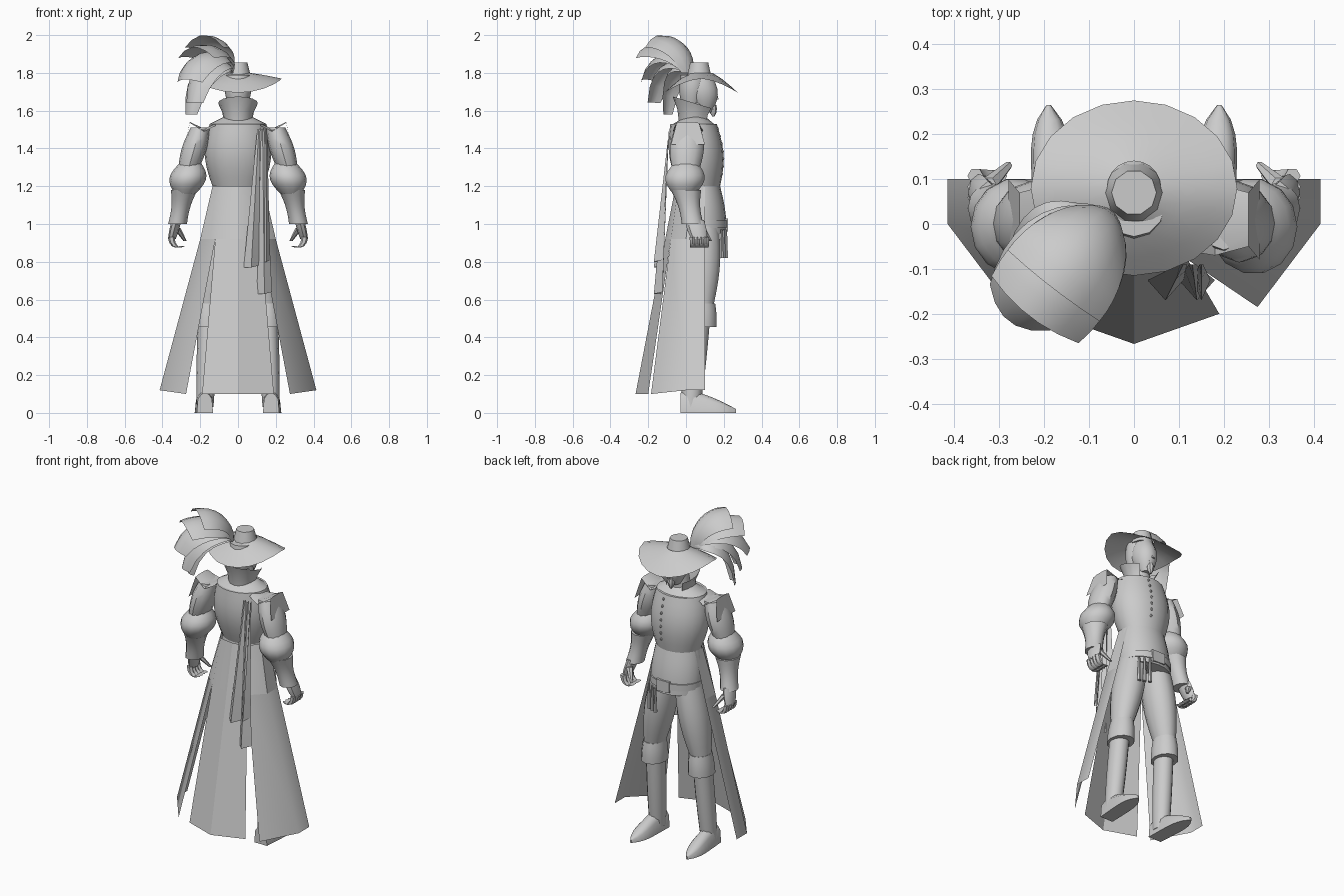
import bpy, bmesh
from math import sin, cos, pi, sqrt, radians
from mathutils import Vector

cube = bpy.data.objects.get("Cube")
if cube:
    bpy.data.objects.remove(cube, do_unlink=True)

shade = 0.6
grey = bpy.data.materials.new("plain grey")
grey.use_nodes = True
grey.diffuse_color = (shade, shade, shade, 1)
grey.node_tree.nodes["Principled BSDF"].inputs["Base Color"].default_value = grey.diffuse_color
parts = []


def skin(name, rows, closed=True, cap=True, side=1):
    """Bridge rows of points; closed rows make a tube, open rows a sheet."""
    bm = bmesh.new()
    grid = [[bm.verts.new((side * x, y, z)) for x, y, z in row] for row in rows]
    count = len(grid[0])
    for upper, lower in zip(grid, grid[1:]):
        for i in range(count if closed else count - 1):
            j = (i + 1) % count
            bm.faces.new((upper[i], upper[j], lower[j], lower[i]))
    if closed and cap:
        bm.faces.new(grid[0])
        bm.faces.new(grid[-1])
    bmesh.ops.recalc_face_normals(bm, faces=bm.faces)
    mesh = bpy.data.meshes.new(name)
    bm.to_mesh(mesh)
    bm.free()
    mesh.materials.append(grey)
    obj = bpy.data.objects.new(name, mesh)
    bpy.context.collection.objects.link(obj)
    parts.append(obj)


def ring(centre, radius, depth=1, sides=12):
    """Level ellipse of points; depth scales it along y."""
    turns = [2 * pi * i / sides for i in range(sides)]
    return [centre + Vector((radius * cos(a), radius * depth * sin(a), 0)) for a in turns]


def limb(name, top, bottom, start, end, bulge=0, depth=1, sides=12, side=1, steps=7):
    """Tube between two points whose radius swells by bulge in the middle."""
    rows = []
    for k in range(steps + 1):
        t = k / steps
        radius = start + (end - start) * t + bulge * sin(pi * t)
        rows.append(ring(Vector(top).lerp(Vector(bottom), t), radius, depth, sides))
    skin(name, rows, side=side)


# Jacket body, neck and belt
waist = (0, .07, 1.2)
chest_top = (0, .04, 1.53)
limb("jacket_yoke", (0, .05, 1.57), chest_top, .07, .15, depth=.72, sides=20, steps=2)
limb("jacket_chest", chest_top, waist, .15, .135, .033, .82, 20)
limb("jacket_skirt", waist, (0, .09, .95), .135, .155, .01, .82, 20)
limb("belt", (0, .09, 1.02), (0, .09, .98), .16, .16, depth=.82, sides=20, steps=1)
limb("neck", (0, .06, 1.64), (0, .05, 1.55), .05, .06, steps=1)

# Standing collar, open at the throat and highest at the nape
collar = []
for lift in (0, .5, 1):
    flare = .075 + .03 * lift ** 2
    turns = [radians(-140 + 280 * i / 12) for i in range(13)]
    collar.append([(flare * sin(a), .045 - flare * 1.1 * cos(a),
                    1.54 + lift * (.1 + .035 * cos(a))) for a in turns])
skin("collar", collar, closed=False)

# Head, hair, nose and beard
limb("head", (0, .07, 1.81), (0, .1, 1.59), .04, .03, .033, 1.25, 14)
limb("hair", (0, .04, 1.79), (0, .03, 1.64), .068, .055, .01)
limb("nose", (0, .15, 1.72), (0, .157, 1.66), .006, .014, depth=1.3, sides=6, steps=2)
limb("moustache", (0, .15, 1.65), (0, .145, 1.64), .012, .028, depth=.5, sides=8, steps=1)
limb("beard", (0, .14, 1.63), (0, .145, 1.57), .02, .006, .008, sides=8, steps=3)

# Wide hat: the brim droops fore and aft
brim = []
for reach in (0, .35, .7, 1):
    row = []
    for i in range(20):
        a = 2 * pi * i / 20
        row.append(((.06 + .17 * reach) * cos(a), .08 + (.06 + .135 * reach) * sin(a),
                    1.8 - reach ** 1.2 * (.03 + .075 * abs(sin(a)) ** 1.6)))
    brim.append(row)
skin("hat_brim", brim, cap=False)
limb("hat_crown", (0, .07, 1.855), (0, .07, 1.78), .05, .068, sides=10, steps=2)

# Plume: domed feathers arching back over the hat
along, across, up = Vector((-.61, -.79, 0)), Vector((.79, -.61, 0)), Vector((0, 0, 1))


def feather(reach, height, sweep, drop, width, offset=0):
    rows = []
    for k in range(9):
        u = k / 8
        a = radians(sweep) * u
        mid = Vector((-.05, .03, 1.8)) + along * reach * (1 - cos(a)) + across * offset * u
        mid += up * (height * sin(a) - drop * u ** 3)
        run = reach * sin(a)
        rise = height * cos(a) - drop * 3 * u * u / radians(sweep)
        normal = (up * run - along * rise).normalized()
        half = width * (.4 + .6 * sin(a))
        rows.append([mid + half * (across * s - normal * s * s / 2)
                     for s in (-1, -.6, -.2, .2, .6, 1)])
    skin("plume_feather", rows, closed=False)


feather(.2, .2, 95, 0, .13)
feather(.21, .15, 115, 0, .13)
feather(.18, .13, 150, .1, .12, offset=-.03)
feather(.15, .09, 165, .18, .1, offset=-.02)
feather(.12, .07, 180, .22, .1, offset=-.08)

# Coat tail outlines for one half, from the spine round to the front edge
slit = [(0, -.11, .92), (.12, -.08, .92), (.2, 0, .92), (.2, .1, .92)]
belted = [(0, -.055, 1.2), (.09, -.04, 1.2), (.135, .03, 1.2), (.13, .1, 1.2)]
hem_back = [(0, -.267, .1), (.19, -.2, .1)]
hem_side = [(.275, -.185, .1), (.415, 0, .12), (.415, .1, .12)]

# Shoulder wing rows: dip beside the neck, peak outward, drop over the arm
wing = [[(x, .01 + half * s, z - dip * abs(s)) for s in (-1, -.5, .5, 1)]
        for x, half, z, dip in ((.12, .07, 1.54, .02), (.18, .08, 1.52, .03),
                                (.255, .06, 1.545, .01), (.28, .09, 1.42, 0))]

for side, word in ((1, "left_"), (-1, "right_")):
    skin(word + "coat_upper", [belted, slit], closed=False, side=side)
    skin(word + "coat_back", [slit[:2], hem_back], closed=False, side=side)
    skin(word + "coat_side", [slit[1:], hem_side], closed=False, side=side)

    # Sleeve, shoulder wing, puff and cuff
    skin(word + "shoulder_wing", wing, closed=False, side=side)
    limb(word + "sleeve", (.2, .01, 1.51), (.26, 0, 1.3), .05, .055, .014, 1.35, side=side)
    limb(word + "sleeve_puff", (.25, 0, 1.33), (.28, -.01, 1.16), .05, .055, .045, 1.1, 14, side)
    limb(word + "cuff", (.285, 0, 1.18), (.32, .035, 1), .07, .05, -.01, 1.15, side=side)

    # Hand with curled fingers and a thumb
    limb(word + "palm", (.325, .045, 1.02), (.35, .07, .92), .025, .02, .003, 2, 8, side)
    for finger in range(4):
        y = .035 + .024 * finger
        curl = [radians(30 * k) for k in range(5)]
        skin(word + "finger", [ring(Vector((.315 + .038 * cos(a), y, .93 - .055 * sin(a))),
                                    .018 - .002 * a, sides=6) for a in curl], side=side)
    limb(word + "thumb", (.325, .085, .98), (.28, .13, .91), .02, .009, sides=6, side=side)

    # Breeches, boot cuff and boot shaft
    limb(word + "breeches", (.08, .085, 1), (.155, .08, .575), .078, .06, .018, 1.15, 14, side)
    limb(word + "boot_cuff", (.155, .08, .58), (.16, .075, .455), .062, .072, .003, 1.2, side=side)
    limb(word + "boot_shaft", (.16, .065, .48), (.175, .025, .03), .053, .045, .003, 1.15, side=side)

    # Pointed shoe, arched across and tapering to the toe
    shoe = []
    for k in range(10):
        u = k / 9
        half = .043 + .008 * u - .046 * u ** 6
        height = .02 + .105 * (1 - u ** 1.6) * min(1, .8 + 2 * u)
        arch = [pi * i / 6 for i in range(7)]
        shoe.append([(.175 + .015 * u + half * cos(a), .295 * u - .03,
                      height * sqrt(max(0, sin(a)))) for a in arch])
    skin(word + "shoe", shoe, side=side)

# Creased ribbons hanging from the back of the left shoulder
for name, top, tail, length, width in (("inner_ribbon", .11, .07, .73, .08),
                                       ("outer_ribbon", .13, .14, .87, .08),
                                       ("short_ribbon", .15, .15, .7, .04)):
    rows = []
    for u in (0, .4, 1):
        x = top + (tail - top) * u
        half = width * (.1 + .4 * u)
        y, z = -.09 - .035 * u, 1.5 - length * u
        rows.append([(x - half, y, z), (x, y - .045 * u, z), (x + half, y, z + .01)])
    skin(name, rows, closed=False)

# Buckle plate and tassels on the belt
plate = [(-.04, .965), (.045, .96), (.05, 1.03), (-.04, 1.03)]
skin("buckle_plate", [[(x, y, z) for x, z in plate] for y in (.2, .222)])
for k in range(3):
    x, y = .06 + .03 * k, .212 - .012 * k
    limb("tassel", (x, y, .97), (x, y, .82), .006, .012, sides=6, steps=2)

# Jacket buttons following the curve of the chest
for k in range(7):
    t = .2 + .12 * k
    spot = Vector(waist).lerp(Vector(chest_top), t)
    radius = .135 + .015 * t + .033 * sin(pi * t)
    spot += Vector((.035, .82 * sqrt(radius ** 2 - .035 ** 2), 0))
    limb("button", spot + up * .008, spot - up * .008, .003, .003, .005, sides=6, steps=2)

# Soft shading with crisp edges
bpy.ops.object.select_all(action="DESELECT")
for obj in parts:
    obj.select_set(True)
bpy.context.view_layer.objects.active = parts[0]
bpy.ops.object.shade_smooth_by_angle(angle=radians(40))
